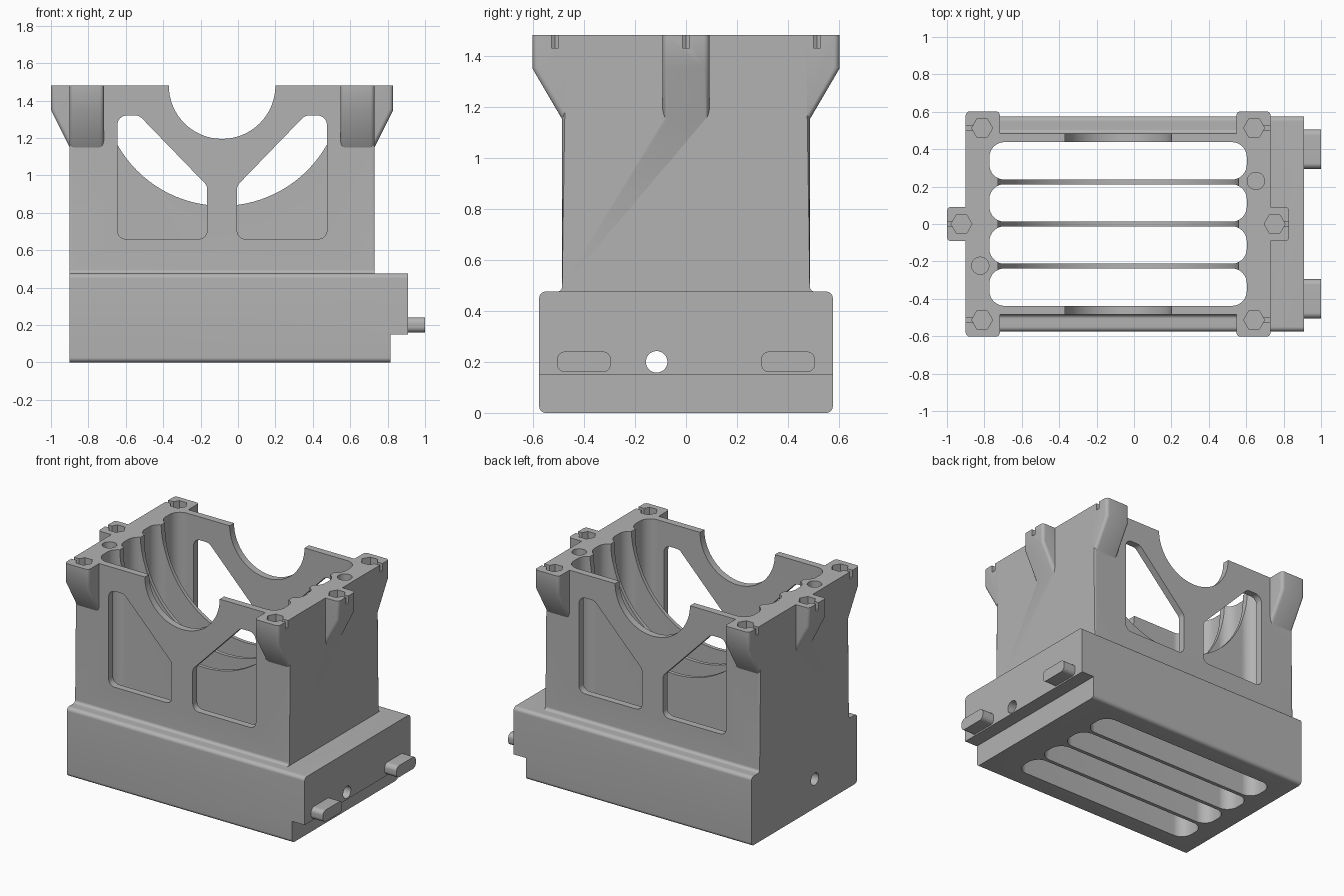
import bpy, bmesh, math
from mathutils import Vector

if "Cube" in bpy.data.objects:
    bpy.data.objects.remove(bpy.data.objects["Cube"], do_unlink=True)

grey = bpy.data.materials.new("plain_grey")
grey.use_nodes = True
grey.diffuse_color = (0.45, 0.45, 0.45, 1)
grey.node_tree.nodes["Principled BSDF"].inputs["Base Color"].default_value = grey.diffuse_color

TOP, MID = 1.48, -0.085          # top height and x centre of the tower
LEFT, RIGHT, WALL = -0.9, 0.73, 0.485


def rounded(points, radius, steps=8):
    """Round polygon corners; radius is one number or one per corner."""
    pts = [Vector(p) for p in points]
    radii = radius if isinstance(radius, list) else [radius] * len(pts)
    out = []
    for i, (p, r) in enumerate(zip(pts, radii)):
        if r == 0:
            out.append(p)
            continue
        a = (pts[i - 1] - p).normalized()
        b = (pts[(i + 1) % len(pts)] - p).normalized()
        half = a.angle(b) / 2
        c = p + (a + b).normalized() * (r / math.sin(half))
        t = r / math.tan(half)
        v, w = p + a * t - c, p + b * t - c
        out += [c + v.lerp(w, k / steps).normalized() * r for k in range(steps + 1)]
    return out


def rect(u0, u1, v0, v1):
    return [(u0, v0), (u1, v0), (u1, v1), (u0, v1)]


def circle(u, v, r, n=48):
    return [(u + r * math.cos(math.tau * k / n), v + r * math.sin(math.tau * k / n))
            for k in range(n)]


def prism(name, points, axis, lo, hi, bevel=0, rule=None):
    """Extrude a 2D outline along an axis, bevelling edges picked by a rule."""
    place = {"x": lambda u, v: (lo, u, v), "y": lambda u, v: (u, lo, v),
             "z": lambda u, v: (u, v, lo)}[axis]
    bm = bmesh.new()
    face = bm.faces.new([bm.verts.new(place(*p)) for p in points])
    moved = bmesh.ops.extrude_face_region(bm, geom=[face])["geom"]
    shift = Vector([hi - lo if a == axis else 0 for a in "xyz"])
    bmesh.ops.translate(bm, vec=shift, verts=[g for g in moved if isinstance(g, bmesh.types.BMVert)])
    bmesh.ops.recalc_face_normals(bm, faces=bm.faces)
    if bevel:
        edges = [e for e in bm.edges if rule(e.verts[0].co, e.verts[1].co)]
        bmesh.ops.bevel(bm, geom=edges, offset=bevel, segments=5, profile=0.5, affect="EDGES")
    mesh = bpy.data.meshes.new(name)
    bm.to_mesh(mesh)
    bm.free()
    mesh.materials.append(grey)
    ob = bpy.data.objects.new(name, mesh)
    bpy.context.collection.objects.link(ob)
    return ob


def combine(target, tool, operation):
    mod = target.modifiers.new("join", "BOOLEAN")
    mod.operation, mod.solver, mod.object = operation, "EXACT", tool
    bpy.context.view_layer.objects.active = target
    bpy.ops.object.modifier_apply(modifier=mod.name)
    bpy.data.objects.remove(tool, do_unlink=True)


# Base with rounded long edges and a stepped underside
housing = prism("housing", rounded(rect(-0.575, 0.575, 0, 0.475), 0.025), "x", LEFT, 0.91)
combine(housing, prism("step", rect(0.815, 1, -0.1, 0.15), "y", -1, 1), "DIFFERENCE")

# Tower with a small fillet where it meets the base
foot = 0.53
outline = [(-foot, 0.3), (foot, 0.3), (foot, 0.475), (WALL, 0.475),
           (WALL, TOP), (-WALL, TOP), (-WALL, 0.475), (-foot, 0.475)]
tower = prism("tower", rounded(outline, [0, 0, 0, 0.02, 0, 0, 0.02, 0]), "x", LEFT, RIGHT,
              0.015, lambda a, b: abs(a.z - b.z) > 0.5)
combine(housing, tower, "UNION")


# Tapered bolt lugs at the corners and on the two sides
def lug(axis, sign, wall, reach, lo, hi):
    inner, outer = wall - sign * 0.04, wall + sign * reach
    shape = [(inner, TOP), (outer, TOP), (outer, 1.35), (wall, 1.15), (inner, 1.15)]
    index = 1 if axis == "x" else 0

    def outside(a, b):
        clear = all(sign * (p[index] - wall) > -0.001 for p in (a, b))
        return clear and abs(a.z - b.z) > 0.01
    combine(housing, prism("lug", shape, axis, lo, hi, 0.022, outside), "UNION")


for s in (-1, 1):
    lug("x", s, s * WALL, 0.117, LEFT, -0.717)
    lug("x", s, s * WALL, 0.117, 0.547, RIGHT)
lug("y", -1, LEFT, 0.1, -0.092, 0.092)
lug("y", 1, RIGHT, 0.1, -0.092, 0.092)

# Four long chambers running right through
for k in range(4):
    y = (k - 1.5) * 0.225
    slot = rounded(rect(-0.773, 0.603, y - 0.1, y + 0.1), 0.08, 10)
    combine(housing, prism("chamber", slot, "z", -0.2, 1.7), "DIFFERENCE")

# Curved scoop through the dividers, smaller saddle through the end walls
combine(housing, prism("scoop", circle(MID, TOP, 0.643, 96), "y", -0.3375, 0.3375), "DIFFERENCE")
combine(housing, prism("saddle", circle(MID, TOP, 0.285, 64), "y", -0.8, 0.8), "DIFFERENCE")

# Mirrored windows in the front and back walls
for s in (-1, 1):
    near, far, shoulder = [MID + s * d for d in (0.08, 0.56, 0.443)]
    window = [(far, 0.66), (near, 0.66), (near, 0.945), (shoulder, 1.32), (far, 1.32)]
    shape = rounded(window, [0.045, 0.045, 0.045, 0.05, 0.05])
    for lo, hi in ((-0.7, -0.35), (0.35, 0.7)):
        combine(housing, prism("window", shape, "y", lo, hi), "DIFFERENCE")

# Hexagonal bolt pockets with a narrow relief notch to the outside
bolts = [(x, y) for x in (-0.812, 0.642) for y in (-0.513, 0.513)] + [(-0.922, 0), (0.752, 0)]
for x, y in bolts:
    combine(housing, prism("pocket", circle(x, y, 0.056, 6), "z", TOP - 0.1, 1.6), "DIFFERENCE")
    end = x + math.copysign(0.15, x)
    notch = rect(min(x, end), max(x, end), y - 0.014, y + 0.014)
    combine(housing, prism("notch", notch, "z", TOP - 0.05, 1.6), "DIFFERENCE")

# Round dowel holes in the top and a cross hole through the base
for x, y in ((0.652, 0.23), (-0.822, -0.223)):
    combine(housing, prism("dowel", circle(x, y, 0.046), "z", TOP - 0.15, 1.6), "DIFFERENCE")
combine(housing, prism("cross_hole", circle(-0.115, 0.2, 0.042), "x", -1.2, 1.2), "DIFFERENCE")

# Two locating pegs on the base end
pegs = [prism(name, rounded(rect(y - 0.105, y + 0.105, 0.16, 0.24), 0.03), "x", 0.9, 1.0)
        for name, y in (("front_peg", -0.4), ("back_peg", 0.4))]

# Smooth the curved faces and keep edges crisp
bpy.ops.object.select_all(action="DESELECT")
for ob in [housing] + pegs:
    ob.select_set(True)
bpy.context.view_layer.objects.active = housing
bpy.ops.object.shade_smooth_by_angle(angle=math.radians(30))
